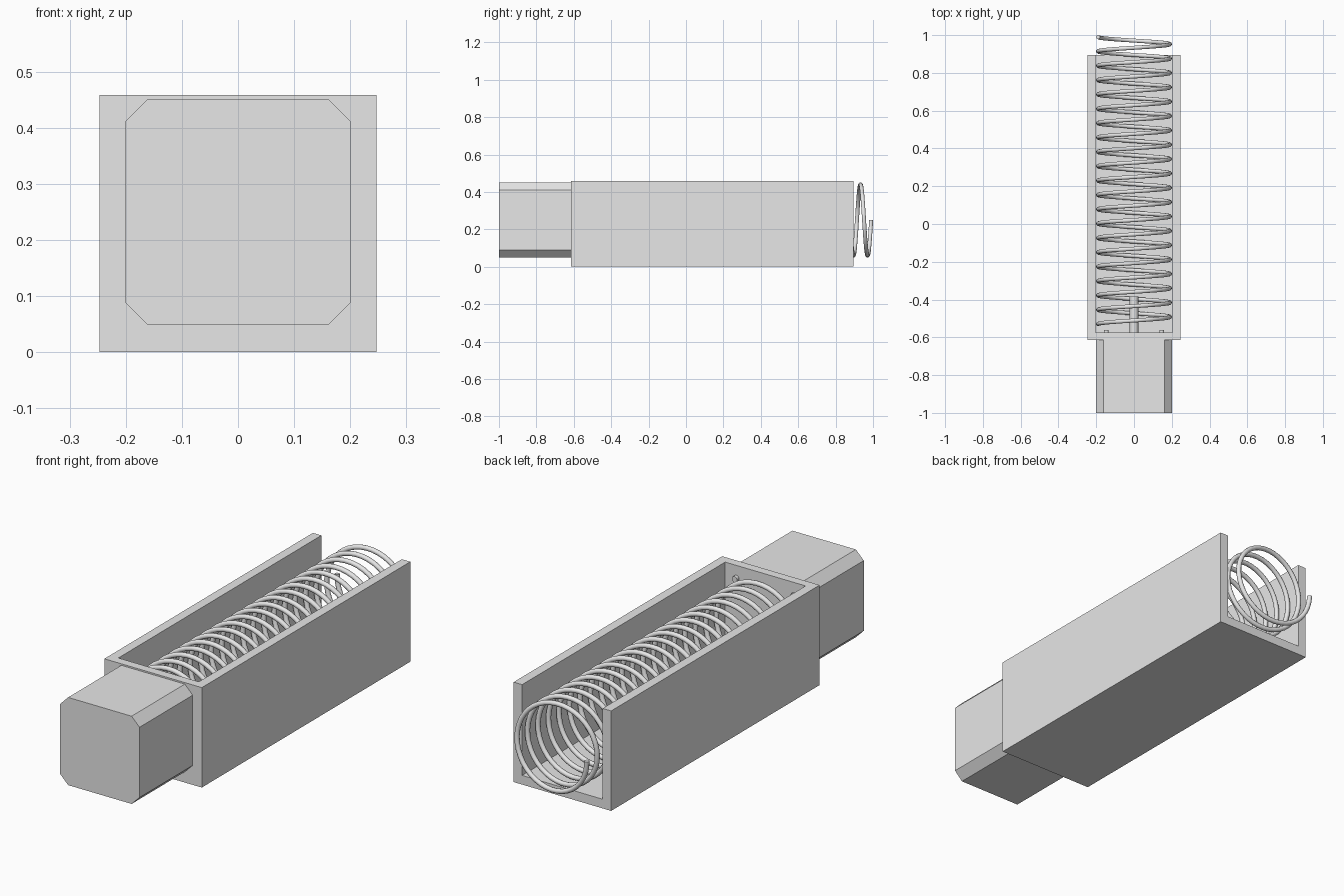
import bpy, bmesh, math
from mathutils import Matrix, Vector

if "Cube" in bpy.data.objects:
    bpy.data.objects.remove(bpy.data.objects["Cube"])

grey = bpy.data.materials.new("plain_grey")
grey.diffuse_color = (0.8, 0.8, 0.8, 1)
grey.use_nodes = True
grey.node_tree.nodes["Principled BSDF"].inputs["Base Color"].default_value = grey.diffuse_color
CZ = 0.25  # height of the spring axis


def make_object(name, bm):
    bmesh.ops.recalc_face_normals(bm, faces=bm.faces)
    mesh = bpy.data.meshes.new(name)
    bm.to_mesh(mesh)
    bm.free()
    obj = bpy.data.objects.new(name, mesh)
    bpy.context.collection.objects.link(obj)
    mesh.materials.append(grey)
    return obj


def smooth(obj):
    bpy.ops.object.select_all(action='DESELECT')
    obj.select_set(True)
    bpy.context.view_layer.objects.active = obj
    bpy.ops.object.shade_smooth_by_angle(angle=math.radians(40))


def box(name, lo, hi):
    lo, hi = Vector(lo), Vector(hi)
    bm = bmesh.new()
    bmesh.ops.create_cube(bm, size=1, matrix=Matrix.Translation((lo + hi) / 2)
                          @ Matrix.Diagonal((*(hi - lo), 1)))
    return make_object(name, bm)


def rod_y(name, x, z, y0, y1, radius, sides=16):
    bm = bmesh.new()
    bmesh.ops.create_cone(bm, cap_ends=True, segments=sides, radius1=radius,
                          radius2=radius, depth=y1 - y0,
                          matrix=Matrix.Translation((x, (y0 + y1) / 2, z))
                          @ Matrix.Rotation(math.pi / 2, 4, 'X'))
    obj = make_object(name, bm)
    smooth(obj)
    return obj


# Housing: block hollowed out through the top and the back
housing = box("housing", (-0.247, -0.615, 0), (0.247, 0.895, 0.458))
cutter = box("housing_cutter", (-0.204, -0.575, 0.042), (0.204, 1.2, 0.8))
cutter.hide_render = True
mod = housing.modifiers.new("hollow", 'BOOLEAN')
mod.operation = 'DIFFERENCE'
mod.solver = 'EXACT'
mod.object = cutter
bpy.context.view_layer.objects.active = housing
bpy.ops.object.modifier_apply(modifier=mod.name)
bpy.data.objects.remove(cutter)

# Front plug: square block with its long edges chamfered
h, c = 0.201, 0.161
profile = [(c, h), (h, c), (h, -c), (c, -h), (-c, -h), (-h, -c), (-h, c), (-c, h)]
bm = bmesh.new()
face = bm.faces.new([bm.verts.new((x, -1, CZ + z)) for x, z in profile])
ext = bmesh.ops.extrude_face_region(bm, geom=[face], use_keep_orig=True)
bmesh.ops.translate(bm, vec=(0, 0.385, 0),
                    verts=[v for v in ext["geom"] if isinstance(v, bmesh.types.BMVert)])
make_object("front_plug", bm)

# Central guide pin and four bolt heads on the inside of the front wall
rod_y("guide_pin", 0, CZ, -0.58, -0.385, 0.023)
for x in (-0.147, 0.147):
    for z in (0.10, 0.40):
        rod_y("bolt_head", x, z, -0.58, -0.56, 0.013)

# Coil spring: wire ring swept along a helix
TURNS, STEPS, SIDES, R, WIRE = 20, 40, 10, 0.19, 0.011
Y0, Y1 = -0.53, 0.99
bm = bmesh.new()
rings = []
for i in range(TURNS * STEPS + 1):
    t = 2 * math.pi * i / STEPS
    out = Vector((-math.cos(t), 0, math.sin(t)))
    pitch = (Y1 - Y0) / (TURNS * 2 * math.pi)
    tangent = Vector((R * math.sin(t), pitch, R * math.cos(t))).normalized()
    side = tangent.cross(out)
    centre = out * R + Vector((0, Y0 + pitch * t, CZ))
    rings.append([bm.verts.new(centre + WIRE * (out * math.cos(a) + side * math.sin(a)))
                  for a in (2 * math.pi * k / SIDES for k in range(SIDES))])
for a, b in zip(rings, rings[1:]):
    for k in range(SIDES):
        n = (k + 1) % SIDES
        bm.faces.new((a[k], a[n], b[n], b[k]))
bm.faces.new(rings[0])
bm.faces.new(rings[-1])
smooth(make_object("coil_spring", bm))
